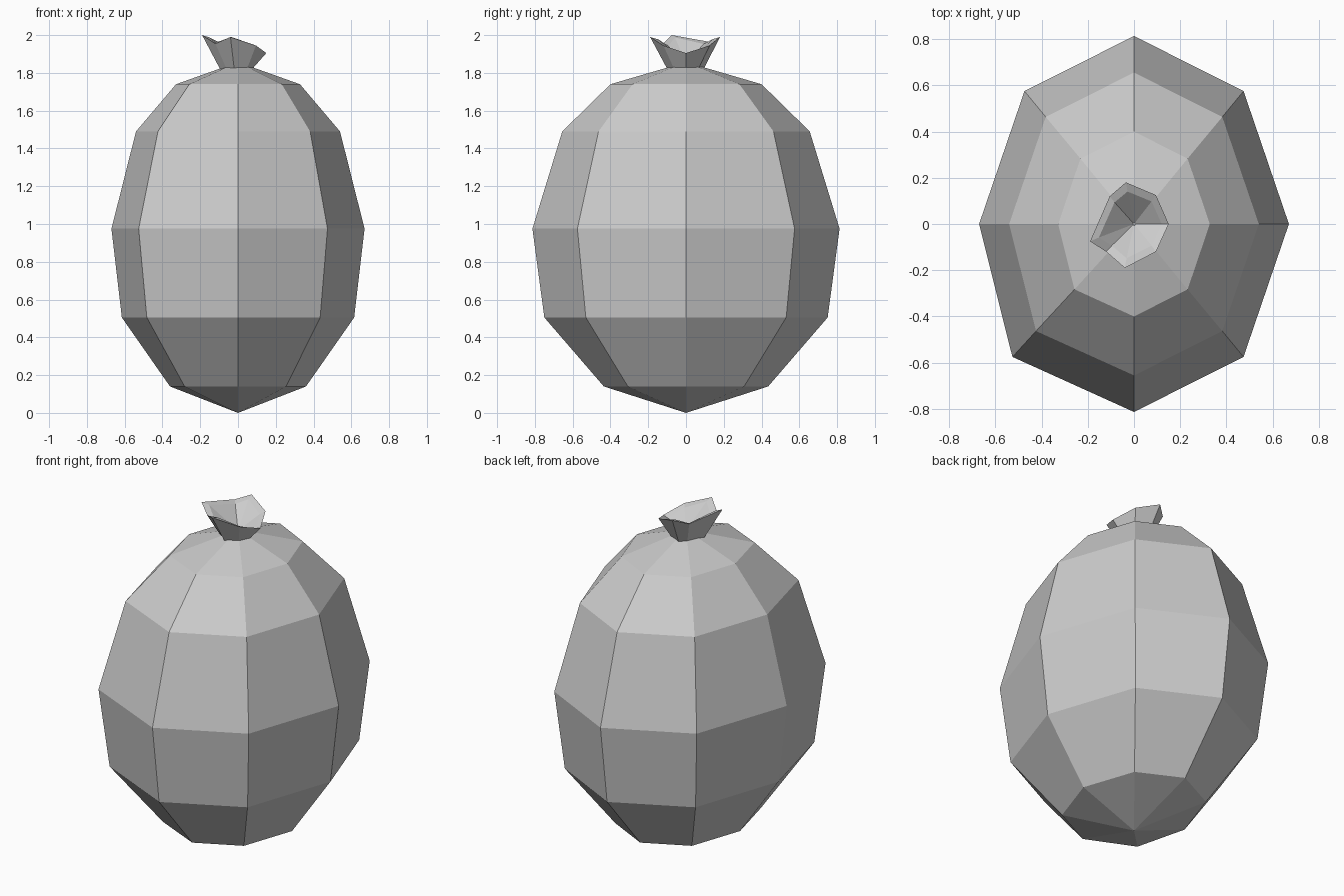
import bpy
import math
from mathutils import Vector

cube = bpy.data.objects.get("Cube")
if cube:
    bpy.data.objects.remove(cube, do_unlink=True)

SIDES = 8

grey = bpy.data.materials.new("plain_grey")
grey.use_nodes = True
colour = (0.6, 0.6, 0.6, 1.0)
grey.diffuse_color = colour
grey.node_tree.nodes["Principled BSDF"].inputs["Base Color"].default_value = colour


def skin(name, rings):
    """Bridge a list of rings; a ring with one point closes as a fan."""
    verts, faces, starts = [], [], []
    for ring in rings:
        starts.append(len(verts))
        verts.extend(ring)
    for k in range(len(rings) - 1):
        a, b = starts[k], starts[k + 1]
        for i in range(SIDES):
            j = (i + 1) % SIDES
            if len(rings[k]) == 1:
                faces.append((a, b + j, b + i))
            elif len(rings[k + 1]) == 1:
                faces.append((a + i, a + j, b))
            else:
                faces.append((a + i, a + j, b + j, b + i))
    mesh = bpy.data.meshes.new(name)
    mesh.from_pydata(verts, [], faces)
    mesh.materials.append(grey)
    obj = bpy.data.objects.new(name, mesh)
    bpy.context.collection.objects.link(obj)
    return obj


def body_ring(z, rx, ry):
    ring = []
    for i in range(SIDES):
        a = math.tau * i / SIDES
        x, y = rx * math.cos(a), ry * math.sin(a)
        if i == 5:  # front right edge bulges outward
            x *= 1.11
        ring.append(Vector((x, y, z)))
    return ring


# Faceted oval sack: height, half width, half depth
profile = [(0.14, 0.36, 0.435), (0.505, 0.615, 0.75), (0.975, 0.67, 0.813),
           (1.49, 0.54, 0.655), (1.74, 0.328, 0.40)]
rings = [[Vector((0, 0, 0))]]
rings += [body_ring(*level) for level in profile]
rings.append([Vector((0, 0, 1.857))])
skin("sack_body", rings)

# Gathered, uneven neck opening flaring out of the top
rim = [Vector(p) for p in (
    (0.15, 0, 1.905), (0.095, 0.125, 1.945), (-0.035, 0.18, 1.99),
    (-0.105, 0.12, 1.965), (-0.19, -0.075, 2.0), (-0.12, -0.12, 1.955),
    (-0.04, -0.19, 1.99), (0.095, -0.12, 1.945))]
base = [Vector((p.x * 0.5, p.y * 0.52, 1.82)) for p in rim]
inner = [Vector((p.x * 0.8, p.y * 0.78, p.z - 0.012)) for p in rim]
skin("tied_neck", [base, rim, inner, [Vector((0, 0, 1.85))]])
